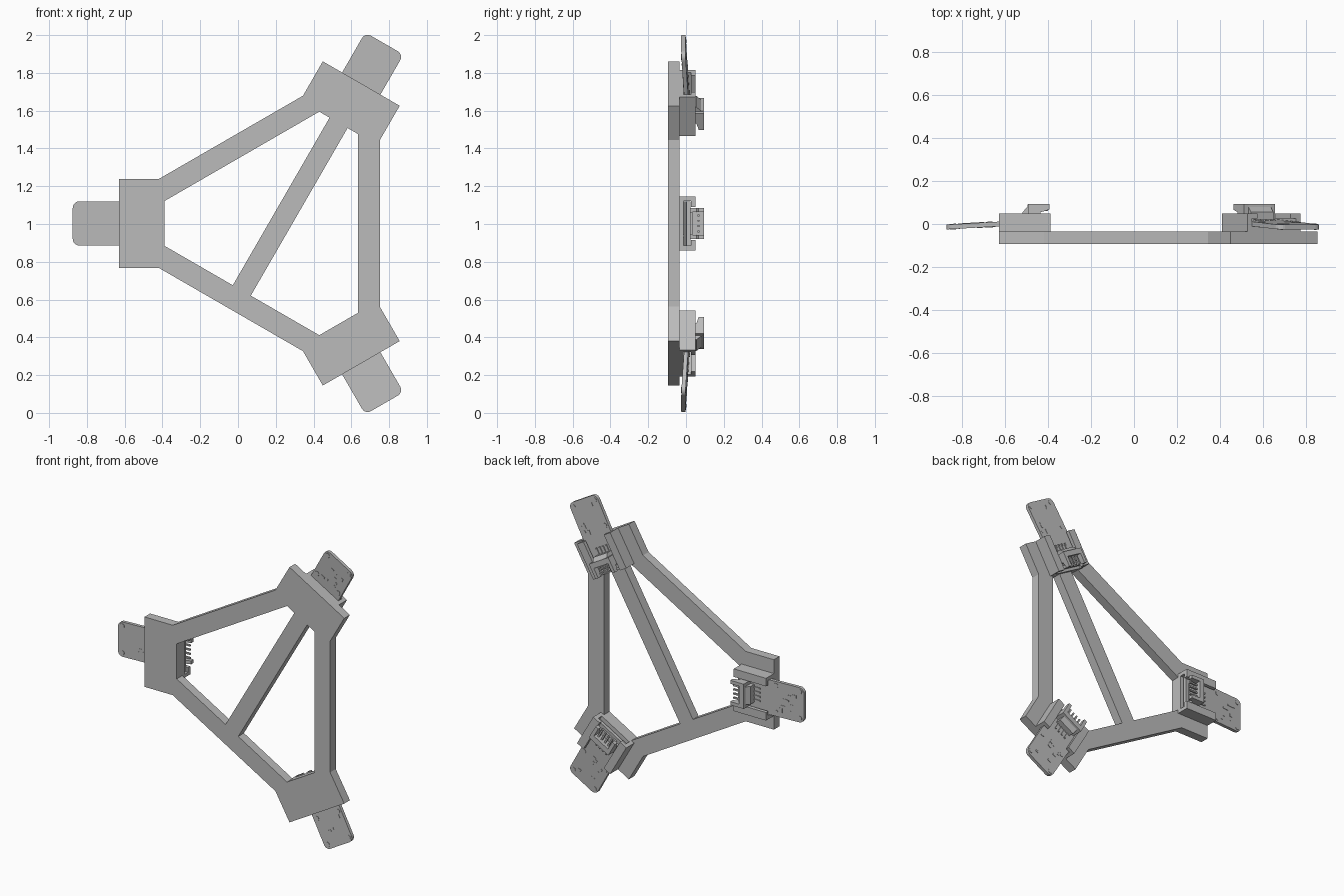
import bpy, bmesh, math, random
from mathutils import Matrix

cube = bpy.data.objects.get("Cube")
if cube:
    bpy.data.objects.remove(cube)

grey = bpy.data.materials.new("plain grey")
grey.use_nodes = True
GREY = (0.5, 0.5, 0.5, 1)
grey.diffuse_color = GREY
grey.node_tree.nodes["Principled BSDF"].inputs["Base Color"].default_value = GREY

random.seed(4)
ARMS = {"left_lower": -60, "left_upper": 60, "right": 180}


def placement(degrees):
    """Local axes: x outward along the arm, y across it, z towards the back."""
    c, s = math.cos(math.radians(degrees)), math.sin(math.radians(degrees))
    return Matrix(((c, -s, 0, 0.225), (0, 0, 1, 0), (s, c, 0, 1.003), (0, 0, 0, 1)))


def finish(name, bm, matrix=None):
    if matrix:
        bm.transform(matrix)
    bmesh.ops.recalc_face_normals(bm, faces=bm.faces)
    mesh = bpy.data.meshes.new(name)
    bm.to_mesh(mesh)
    bm.free()
    mesh.materials.append(grey)
    obj = bpy.data.objects.new(name, mesh)
    bpy.context.collection.objects.link(obj)
    return obj


def box(bm, u, v, y):
    size = [b - a for a, b in (u, v, y)]
    mid = [(a + b) / 2 for a, b in (u, v, y)]
    m = Matrix.Translation(mid) @ Matrix.Diagonal((*size, 1))
    return bmesh.ops.create_cube(bm, size=1, matrix=m)["verts"]


def prism(bm, profile, v0, v1):
    """Extrude a (u, y) side profile across the arm."""
    face = bm.faces.new([bm.verts.new((u, v0, y)) for u, y in profile])
    out = bmesh.ops.extrude_face_region(bm, geom=[face])["geom"]
    for p in out:
        if isinstance(p, bmesh.types.BMVert):
            p.co.y = v1


# Triangular frame: three wide heads joined by bars
FRONT, SEAT = -0.094, -0.034
bm = bmesh.new()
corners = [(0.615, -0.118), (0.645, -0.235), (0.855, -0.235),
           (0.855, 0.235), (0.645, 0.235), (0.615, 0.118)]
heads = []
for degrees in ARMS.values():
    m = placement(degrees)
    heads.append([bm.verts.new(m @ Matrix.Translation((u, v, FRONT)).translation) for u, v in corners])
for i, head in enumerate(heads):
    nxt = heads[(i + 1) % 3]
    bm.faces.new(head)
    bm.faces.new((head[5], head[4], nxt[1], nxt[0]))
out = bmesh.ops.extrude_face_region(bm, geom=bm.faces[:])["geom"]
for p in out:
    if isinstance(p, bmesh.types.BMVert):
        p.co.y = SEAT
finish("frame", bm)

# Diagonal brace through the middle
bm = bmesh.new()
box(bm, (-0.411, 0.616), (-0.055, 0.055), (FRONT, SEAT))
finish("brace", bm, placement(ARMS["left_upper"]))


def tilt(bm):
    """Lean a board so that its outer end sits nearer the front."""
    for p in bm.verts:
        p.co.z -= 0.058 * (p.co.x - 0.855)


for side, degrees in ARMS.items():
    m = placement(degrees)

    # Holder: slotted rails and a floor under the board
    bm = bmesh.new()
    box(bm, (0.615, 0.855), (-0.142, 0.142), (SEAT, -0.012))
    for s in (-1, 1):
        box(bm, (0.615, 0.855), sorted((s * 0.118, s * 0.142)), (-0.012, 0.03))
        box(bm, (0.615, 0.855), sorted((s * 0.088, s * 0.142)), (0.026, 0.05))
    finish(side + "_holder", bm, m)

    # Circuit board with rounded outer corners
    bm = bmesh.new()
    box(bm, (0.63, 1.1), (-0.117, 0.117), (-0.011, 0.011))
    edges = [e for e in bm.edges
             if all(p.co.x > 1 for p in e.verts)
             and abs(e.verts[0].co.z - e.verts[1].co.z) > 0.01]
    bmesh.ops.bevel(bm, geom=edges, offset=0.035, segments=5, profile=0.5, affect="EDGES")
    tilt(bm)
    finish(side + "_board", bm, m)

    # Mounting rings and small chips on both faces of the board
    bm = bmesh.new()
    for u in (0.9, 1.07):
        for v in (-0.09, 0.09):
            for z in (-0.0115, 0.0115):
                bmesh.ops.create_cone(bm, cap_ends=True, segments=16, radius1=0.016,
                                      radius2=0.016, depth=0.004,
                                      matrix=Matrix.Translation((u, v, z)))
    for k in range(14):
        u, v = random.uniform(0.87, 1.04), random.uniform(-0.09, 0.07)
        z = random.choice((-0.0115, 0.0115))
        box(bm, (u, u + random.uniform(0.008, 0.03)),
            (v, v + random.uniform(0.008, 0.03)), (z - 0.002, z + 0.002))
    tilt(bm)
    finish(side + "_board_details", bm, m)

    # Plug socket: sloped back, side cheeks and overhanging lip
    bm = bmesh.new()
    shell = [(0.745, 0.015), (0.745, 0.055), (0.722, 0.08), (0.72, 0.094),
             (0.685, 0.094), (0.685, 0.015)]
    prism(bm, shell, -0.06, 0.06)
    cheek = [(0.72, 0.015), (0.72, 0.094), (0.62, 0.094), (0.62, 0.067), (0.66, 0.055), (0.66, 0.015)]
    for s in (-1, 1):
        prism(bm, cheek, s * 0.06, s * 0.083)
    box(bm, (0.65, 0.69), (-0.06, 0.06), (0.015, 0.035))
    finish(side + "_socket", bm, m)

    # Contact pins
    bm = bmesh.new()
    for k in range(4):
        v = -0.042 + 0.028 * k
        box(bm, (0.625, 0.69), (v - 0.005, v + 0.005), (0.06, 0.072))
        box(bm, (0.74, 0.79), (v - 0.005, v + 0.005), (0.01, 0.022))
    finish(side + "_pins", bm, m)
